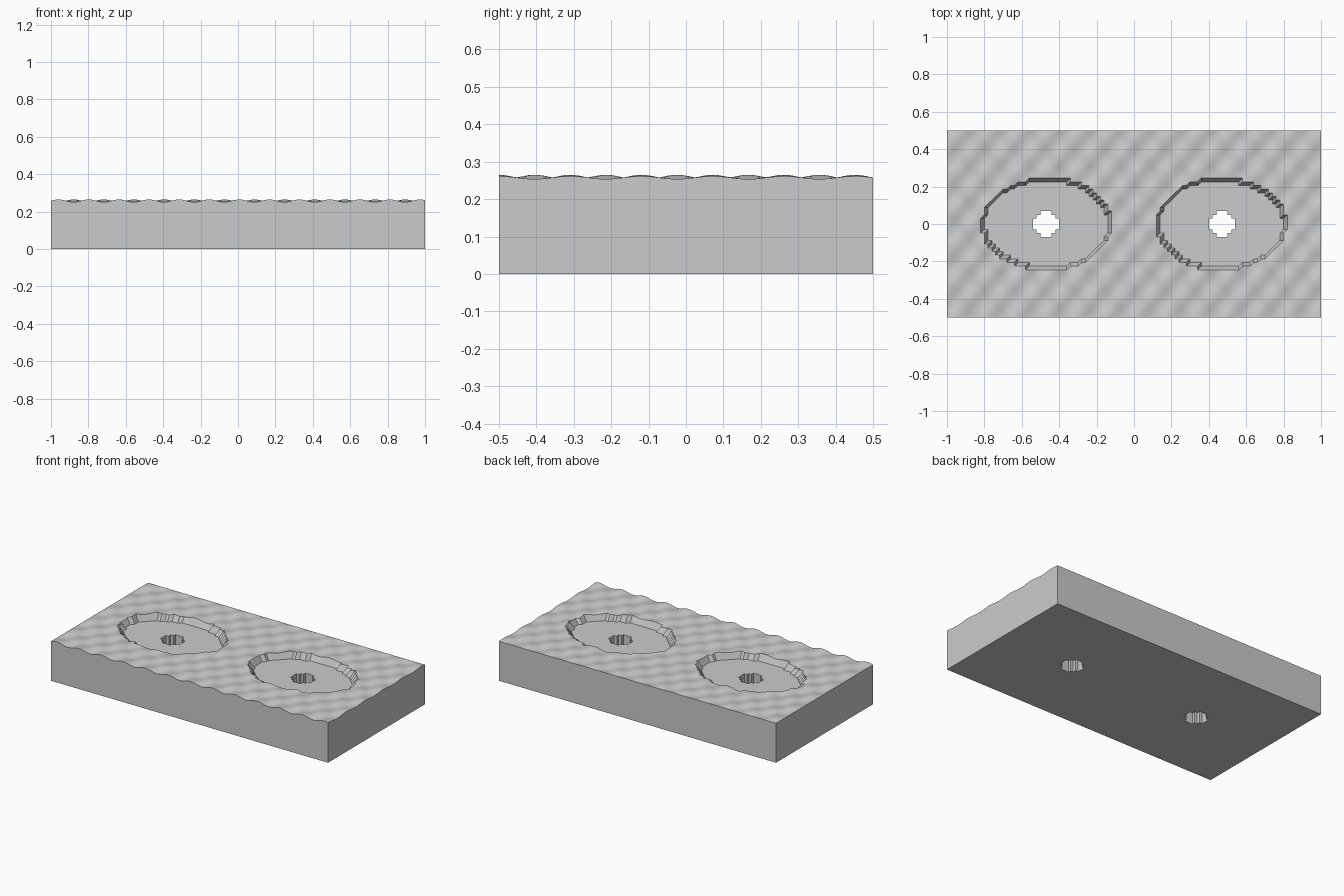
import bpy
import bmesh
from math import sin, cos, hypot, radians

cube = bpy.data.objects.get("Cube")
if cube:
    bpy.data.objects.remove(cube)

# Slab, ripple and basin sizes
CELLS_X, CELLS_Y = 100, 51
MEAN_Z, RIPPLE = 0.2575, 0.0075
FREQ_X, FREQ_Y = 39.0, 33.0
FLOOR_Z = 0.2175
BASIN_X, BASIN_RX, BASIN_RY = 0.467, 0.338, 0.238
DRAIN_X, DRAIN_R = 0.47, 0.07


def surface_height(x, y):
    """Rippled top with two flat-floored oval basins."""
    if hypot((abs(x) - BASIN_X) / BASIN_RX, y / BASIN_RY) < 1:
        return FLOOR_Z
    return MEAN_Z + RIPPLE * sin(FREQ_X * (x + 1)) * cos(FREQ_Y * (y + 0.5))


def is_drain(face):
    c = face.calc_center_median()
    return hypot(abs(c.x) - DRAIN_X, c.y) < DRAIN_R


# Top grid with stepped drain holes
bm = bmesh.new()
bmesh.ops.create_grid(bm, x_segments=CELLS_X, y_segments=CELLS_Y, size=1)
for v in bm.verts:
    v.co.y *= 0.5
bmesh.ops.delete(bm, geom=[f for f in bm.faces if is_drain(f)], context='FACES')

# Flat underside copied from the same outline
copy = bmesh.ops.duplicate(bm, geom=bm.verts[:] + bm.edges[:] + bm.faces[:])["geom"]
under_verts = {g for g in copy if isinstance(g, bmesh.types.BMVert)}
under_faces = [g for g in copy if isinstance(g, bmesh.types.BMFace)]
bmesh.ops.reverse_faces(bm, faces=under_faces)
top_verts = [v for v in bm.verts if v not in under_verts]

# Shape the top
for v in top_verts:
    v.co.z = surface_height(v.co.x, v.co.y)
top_set = set(top_verts)
top_faces = [f for f in bm.faces if f.verts[0] in top_set]
bmesh.ops.triangulate(bm, faces=top_faces, quad_method='FIXED')

# Outer sides and drain walls
rim = [e for e in bm.edges if e.is_boundary and e.verts[0] in top_set]
walls = bmesh.ops.extrude_edge_only(bm, edges=rim)["geom"]
for g in walls:
    if isinstance(g, bmesh.types.BMVert):
        g.co.z = 0
bmesh.ops.remove_doubles(bm, verts=bm.verts[:], dist=0.0001)
bmesh.ops.recalc_face_normals(bm, faces=bm.faces[:])

mesh = bpy.data.meshes.new("rippled_slab")
bm.to_mesh(mesh)
bm.free()
slab = bpy.data.objects.new("rippled_slab", mesh)
bpy.context.collection.objects.link(slab)

# Single grey material
grey = bpy.data.materials.new("light_grey")
grey.use_nodes = True
colour = (0.6, 0.6, 0.6, 1)
grey.diffuse_color = colour
for node in grey.node_tree.nodes:
    if node.type == 'BSDF_PRINCIPLED':
        node.inputs["Base Color"].default_value = colour
mesh.materials.append(grey)

# Smooth ripples, crisp rims
bpy.ops.object.select_all(action='DESELECT')
slab.select_set(True)
bpy.context.view_layer.objects.active = slab
bpy.ops.object.shade_smooth_by_angle(angle=radians(30))
